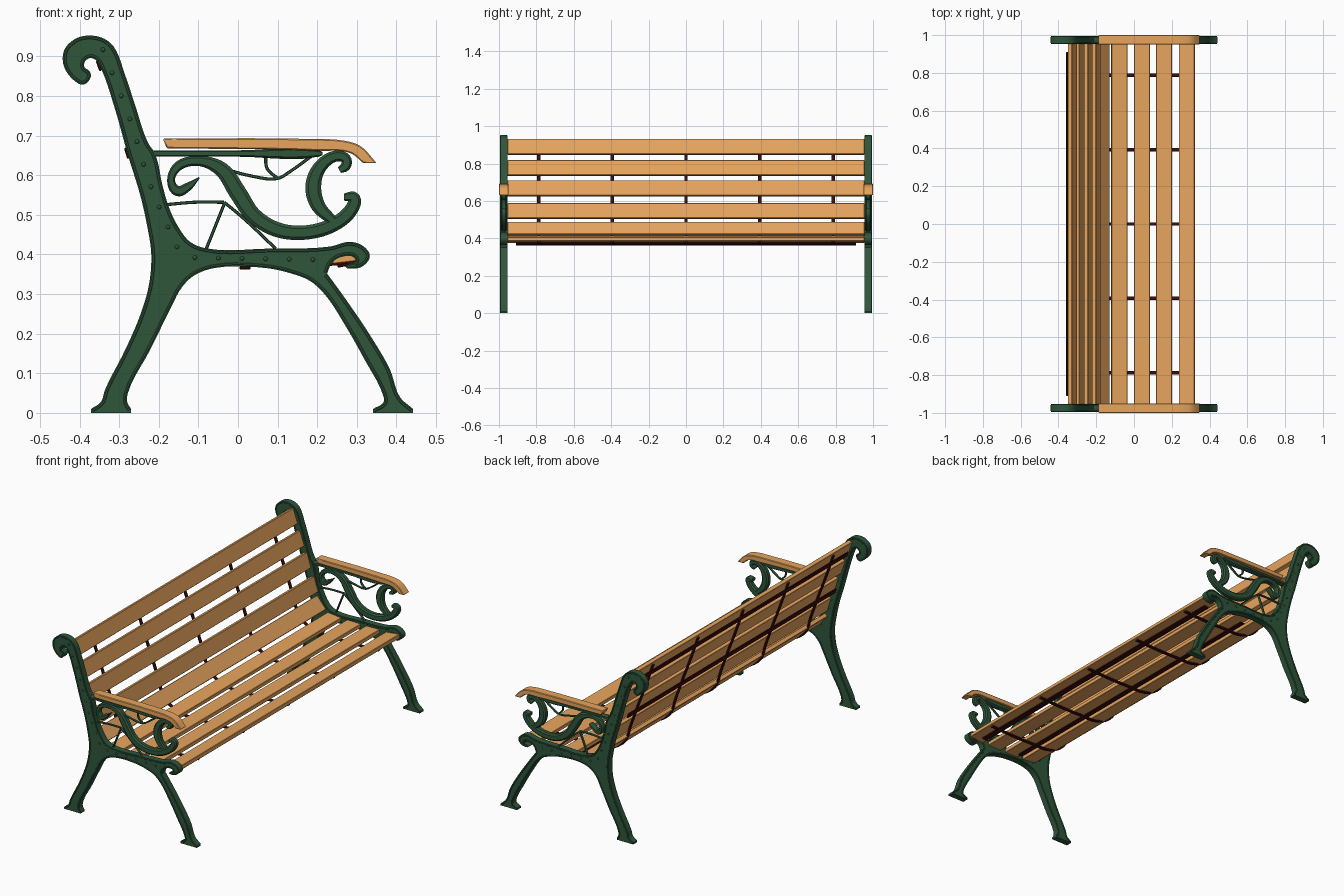
import bpy, bmesh, math
from mathutils import Vector, Matrix
from mathutils.geometry import interpolate_bezier

cube = bpy.data.objects.get("Cube")
if cube:
    bpy.data.objects.remove(cube, do_unlink=True)

made = []


def material(name, colour):
    mat = bpy.data.materials.new(name)
    mat.use_nodes = True
    mat.diffuse_color = (*colour, 1)
    bsdf = next(n for n in mat.node_tree.nodes if n.type == "BSDF_PRINCIPLED")
    bsdf.inputs["Base Color"].default_value = (*colour, 1)
    return mat


GREEN = material("green_cast_iron", (0.028, 0.092, 0.043))
WOOD = material("honey_wood", (0.8, 0.375, 0.112))
DARK = material("dark_red_steel", (0.045, 0.004, 0.004))


def finish(name, bm, mat):
    bmesh.ops.recalc_face_normals(bm, faces=bm.faces[:])
    mesh = bpy.data.meshes.new(name)
    bm.to_mesh(mesh)
    bm.free()
    mesh.materials.append(mat)
    obj = bpy.data.objects.new(name, mesh)
    bpy.context.collection.objects.link(obj)
    made.append(obj)
    return obj


def smooth(points, steps=5):
    """Rounded path through points given in thousandths."""
    pts = [Vector((tuple(p) + (0,))[:3]) / 1000 for p in points]
    dirs = [(b - a).normalized() for a, b in zip(pts, pts[1:])]
    tangents = [dirs[0]]
    tangents += [(a + b).normalized() for a, b in zip(dirs, dirs[1:])]
    tangents.append(dirs[-1])
    out = []
    for i in range(len(pts) - 1):
        a, b = pts[i], pts[i + 1]
        reach = (b - a).length / 3
        out += interpolate_bezier(a, a + tangents[i] * reach,
                                  b - tangents[i + 1] * reach, b, steps + 1)[:-1]
    return out + [pts[-1]]


def plate(name, outline, y, half, mat):
    """Side outline in x and z, given thickness along y."""
    bm = bmesh.new()
    loop = []
    for p in outline:
        if not loop or (p - loop[-1]).length > 0.0005:
            loop.append(p)
    face = bm.faces.new([bm.verts.new((p.x, y - half, p.y)) for p in loop])
    ext = bmesh.ops.extrude_face_region(bm, geom=[face])["geom"]
    bmesh.ops.translate(bm, vec=(0, 2 * half, 0),
                        verts=[v for v in ext if isinstance(v, bmesh.types.BMVert)])
    return finish(name, bm, mat)


OCTAGON = [(1, 0.6), (0.6, 1), (-0.6, 1), (-1, 0.6),
           (-1, -0.6), (-0.6, -1), (0.6, -1), (1, -0.6)]


def sweep(name, path, y, half, mat, shift=0):
    """Chamfered bar along (x, z, half width), moved sideways by shift."""
    bm = bmesh.new()
    pts = smooth(path)
    rings = []
    for i, p in enumerate(pts):
        t = pts[min(i + 1, len(pts) - 1)] - pts[max(i - 1, 0)]
        n = Vector((-t.y, t.x)).normalized()
        rings.append([bm.verts.new((p.x + n.x * (p.z * a + shift), y + half * b,
                                    p.y + n.y * (p.z * a + shift)))
                      for a, b in OCTAGON])
    for r, s in zip(rings, rings[1:]):
        for k in range(len(r)):
            j = (k + 1) % len(r)
            bm.faces.new((r[k], r[j], s[j], s[k]))
    bm.faces.new(rings[0])
    bm.faces.new(rings[-1])
    return finish(name, bm, mat)


def board(name, x, z, slope, size, mat):
    """Long board across the bench, tilted by slope degrees."""
    bm = bmesh.new()
    bmesh.ops.create_cube(bm, size=1)
    bmesh.ops.scale(bm, vec=size, verts=bm.verts[:])
    bmesh.ops.bevel(bm, geom=bm.edges[:], offset=0.002, segments=1, affect="EDGES")
    turn = Matrix.Rotation(-math.radians(slope), 4, "Y")
    place = Matrix.Translation((x / 1000, 0, z / 1000)) @ turn
    bmesh.ops.transform(bm, matrix=place, verts=bm.verts[:])
    return finish(name, bm, mat)


# Casting outline: rear leg and back scroll, seat rail, front leg, underside
rear_edge = [(-371, 10), (-346, 28), (-336, 58), (-285, 159), (-247, 247), (-225, 323),
             (-219, 400), (-230, 475), (-247, 550), (-278, 651), (-310, 765), (-345, 868),
             (-357, 889), (-372, 896), (-386, 888), (-388, 874), (-374, 862), (-372, 848),
             (-390, 829), (-418, 843), (-441, 880), (-438, 918), (-410, 945), (-375, 953),
             (-338, 945), (-314, 925), (-285, 853), (-260, 778), (-227, 682), (-212, 660)]
seat_edge = [(-212, 660), (-203, 635), (-192, 580), (-172, 513), (-146, 462), (-121, 432),
             (-83, 416), (80, 415), (232, 420), (283, 432), (318, 420), (333, 396),
             (316, 371), (288, 364), (272, 369), (280, 376), (296, 383), (292, 393),
             (262, 394), (238, 380), (225, 352)]
front_edge = [(225, 352), (270, 290), (333, 197), (384, 109), (409, 40), (442, 10)]
under_edge = [(341, 10), (368, 28), (366, 45), (320, 134), (270, 222), (220, 298),
              (182, 333), (131, 353), (68, 366), (-58, 366), (-109, 348), (-141, 318),
              (-172, 260), (-222, 159), (-278, 50), (-280, 28), (-270, 10)]
edges = {"rear": rear_edge, "seat": seat_edge, "front": front_edge, "under": under_edge}
casting = (smooth(rear_edge) + smooth(seat_edge) + smooth(front_edge)
           + smooth([(442, 0), (341, 0)], 1) + smooth(under_edge)
           + smooth([(-270, 0), (-371, 0)], 1))

# Ornament paths inside the arm: x, z, half width
scrolls = {
    "long_scroll": [(-98, 594, 2), (-128, 570, 11), (-153, 560, 13), (-169, 587, 10),
                    (-150, 624, 12), (-96, 636, 13), (-42, 615, 19), (0, 555, 22),
                    (38, 500, 20), (95, 464, 19), (165, 455, 18), (240, 475, 18),
                    (287, 515, 17), (293, 543, 15), (268, 545, 9)],
    "front_scroll": [(256, 613, 8), (272, 624, 13), (272, 642, 13), (245, 648, 14),
                     (205, 618, 17), (190, 570, 20), (203, 522, 18), (240, 485, 12)],
    "under_arm_bar": [(-215, 655, 8), (0, 655, 8), (204, 655, 8), (213, 655, 4)],
}
rods = {
    "level_rod": [(-180, 526, 4), (-110, 532, 4), (-35, 532, 4)],
    "upright_rod": [(-80, 415, 4), (-33, 532, 4)],
    "sloping_rod": [(-35, 532, 4), (10, 495, 4), (95, 415, 4)],
    "upper_rod": [(-40, 618, 4), (30, 599, 4), (100, 592, 4), (135, 612, 4), (185, 648, 4)],
    "short_rod": [(70, 650, 4), (73, 618, 4), (100, 592, 4)],
}
arm_profile = (smooth([(-190, 693), (170, 692), (270, 687), (309, 674), (350, 631)])
               + smooth([(316, 631), (284, 656), (207, 662), (-180, 668)]))
rivet_spots = (smooth([(-341, 917), (-273, 742), (-220, 571), (-154, 419)], 3)
               + smooth([(-109, 392), (189, 387)], 5))

for side, tag in ((-1, "near"), (1, "far")):
    y = side * 0.974
    plate(tag + "_end_frame", casting, y, 0.017, GREEN)
    # Raised bead just inside the casting edge, on both faces
    for name, path in edges.items():
        for face in (-1, 1):
            sweep(f"{tag}_{name}_bead", [(*p, 3) for p in path],
                  y + face * 0.017, 0.003, GREEN, shift=-0.006)
    for name, path in scrolls.items():
        sweep(f"{tag}_{name}", path, y, 0.016, GREEN)
    for name, path in rods.items():
        sweep(f"{tag}_{name}", path, y, 0.006, GREEN)
    # Wooden armrest
    arm = plate(tag + "_armrest", arm_profile, side * 0.975, 0.025, WOOD)
    bev = arm.modifiers.new("soft_edges", "BEVEL")
    bev.width = 0.003
    bev.limit_method = "ANGLE"
    bev.angle_limit = math.radians(50)
    # Rivet heads on both faces
    bm = bmesh.new()
    for p in rivet_spots:
        for face in (-1, 1):
            spot = Matrix.Translation((p.x, y + face * 0.015, p.y))
            bmesh.ops.create_uvsphere(bm, u_segments=10, v_segments=6,
                                      radius=0.006, matrix=spot)
    finish(tag + "_rivets", bm, GREEN)

# Slats from the seat front up to the top of the back: x, z, slope
slats = [(280, 392, 187), (158, 390, 181), (42, 391, 179), (-78, 397, 174), (-164, 450, 131),
         (-199, 546, 107), (-243, 667, 107), (-285, 776, 109), (-326, 889, 109)]
strap = []
for i, (x, z, slope) in enumerate(slats):
    a = math.radians(slope)
    along = Vector((math.cos(a), math.sin(a))) * 1000
    behind = Vector((x, z)) - Vector((along.y, -along.x)) * 0.016
    ends = {0: -0.03, len(slats) - 1: 0.03}
    behind += along * ends.get(i, 0)
    strap.append((behind.x, behind.y, 5))
    board(f"{'seat' if i < 4 else 'back'}_slat_{i + 1}", x, z, slope,
          (0.084, 1.908, 0.022), WOOD)

# Curved steel straps and the long flat bars behind them
for k in range(-2, 3):
    sweep(f"strap_{k + 3}", strap, k * 0.394, 0.009, DARK)
for x, z, slope in [(-351, 877, 109), (-280, 656, 107), (18, 366, 180), (265, 373, 190)]:
    board("long_flat_bar", x, z, slope, (0.028, 1.82, 0.008), DARK)

# Smooth shading with crisp edges
for obj in bpy.context.selected_objects:
    obj.select_set(False)
for obj in made:
    obj.select_set(True)
bpy.context.view_layer.objects.active = made[0]
bpy.ops.object.shade_smooth_by_angle(angle=math.radians(35))
